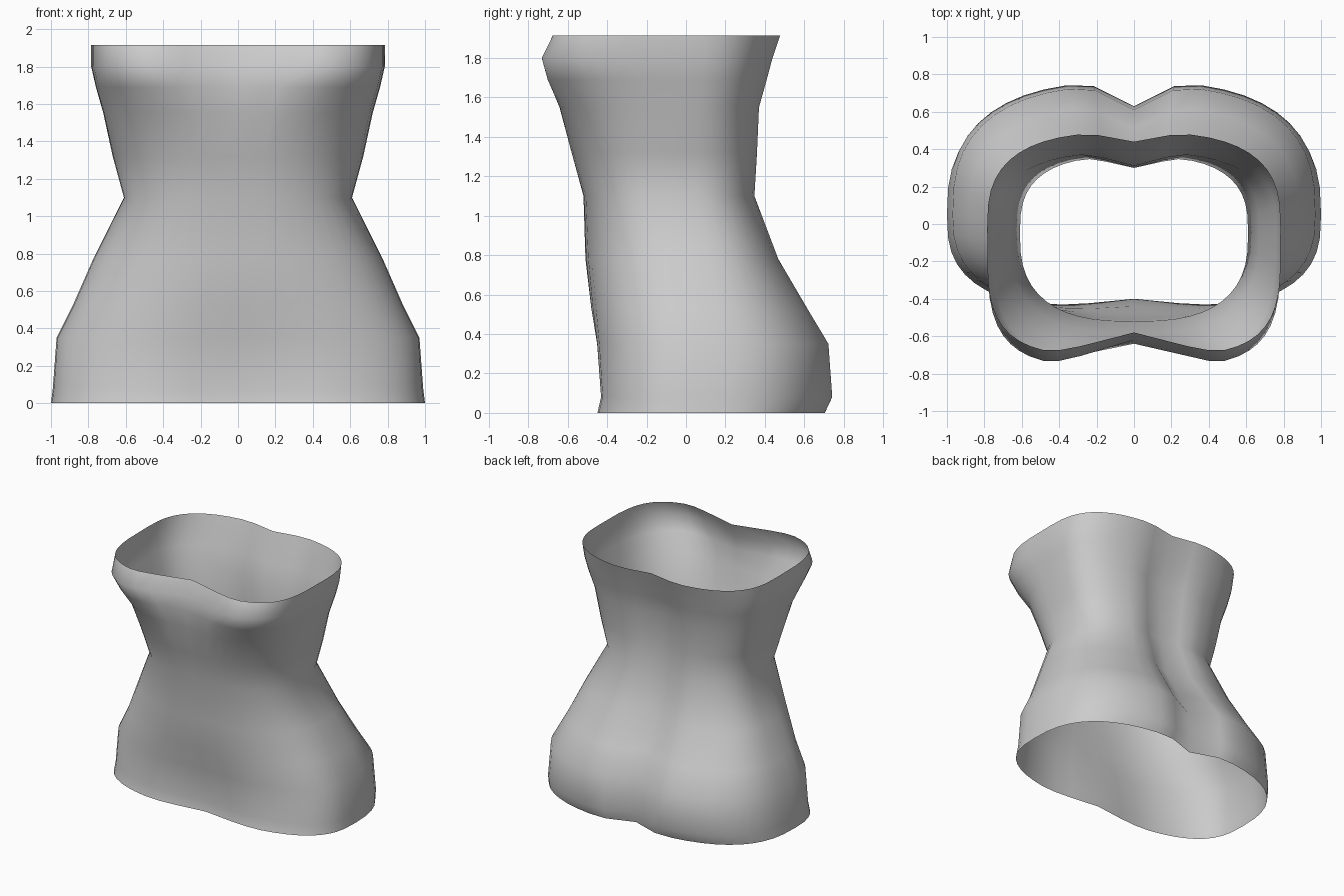
import bpy, bmesh
from math import sin, cos, pi

if "Cube" in bpy.data.objects:
    bpy.data.objects.remove(bpy.data.objects["Cube"], do_unlink=True)

SEGMENTS = 48

# Ring: height, half width, middle y, then (y, centre dip, roundness) for front and back
RINGS = [
    (0.00, 1.00, 0.05, (-0.47, 0.06, 0.70), (0.72, 0.09, 0.75)),
    (0.08, 0.99, 0.05, (-0.45, 0.05, 0.70), (0.76, 0.13, 0.75)),
    (0.35, 0.97, 0.05, (-0.47, 0.03, 0.75), (0.74, 0.13, 0.75)),
    (0.53, 0.88, 0.04, (-0.49, 0.01, 0.80), (0.63, 0.12, 0.75)),
    (0.78, 0.77, 0.02, (-0.51, 0.00, 0.80), (0.48, 0.11, 0.75)),
    (1.10, 0.61, -0.05, (-0.52, 0.00, 0.75), (0.36, 0.06, 0.70)),
    (1.32, 0.67, -0.04, (-0.59, 0.01, 0.75), (0.37, 0.07, 0.70)),
    (1.55, 0.72, -0.03, (-0.67, 0.04, 0.70), (0.38, 0.07, 0.70)),
    (1.69, 0.76, -0.02, (-0.74, 0.10, 0.60), (0.42, 0.06, 0.70)),
    (1.80, 0.785, -0.02, (-0.76, 0.14, 0.50), (0.45, 0.05, 0.70)),
    (1.915, 0.785, -0.02, (-0.70, 0.12, 0.50), (0.49, 0.05, 0.70)),
]


def ring_point(ring, angle):
    """Rounded oval with a soft crease on the centre line, front and back."""
    z, width, middle, front, back = ring
    s, c = sin(angle), cos(angle)
    depth, dip, power = front if c > 0 else back
    crease = 0.45 if c > 0 else 0.25
    x = width * abs(s) ** power * (1 if s > 0 else -1)
    y = middle + (depth - middle) * abs(c) ** power
    pull = dip * max(0, 1 - abs(x) / crease)
    return x, y + (pull if c > 0 else -pull), z


# Skin material
skin = bpy.data.materials.new("plain grey")
skin.use_nodes = True
grey = (0.6, 0.6, 0.6, 1)
skin.diffuse_color = grey
skin.node_tree.nodes["Principled BSDF"].inputs["Base Color"].default_value = grey

# Torso shell, open at the top and bottom
bm = bmesh.new()
loops = [[bm.verts.new(ring_point(r, 2 * pi * i / SEGMENTS)) for i in range(SEGMENTS)]
         for r in RINGS]
for low, high in zip(loops, loops[1:]):
    for i in range(SEGMENTS):
        j = (i + 1) % SEGMENTS
        bm.faces.new((low[i], low[j], high[j], high[i]))
for face in bm.faces:
    face.smooth = True
mesh = bpy.data.meshes.new("torso_shell")
bm.to_mesh(mesh)
bm.free()
mesh.materials.append(skin)
torso = bpy.data.objects.new("torso_shell", mesh)
bpy.context.collection.objects.link(torso)
